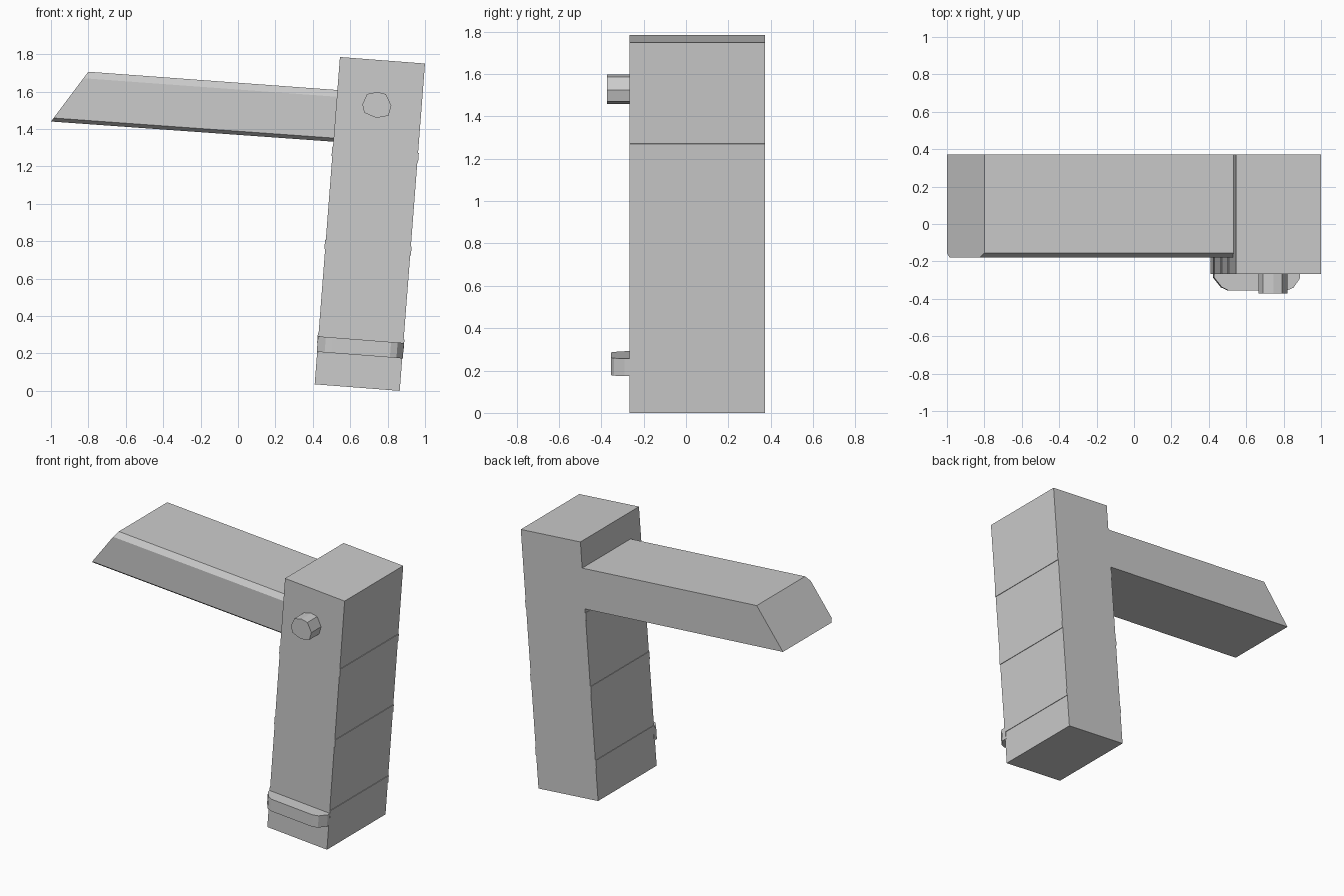
import bpy
import bmesh
import math
from mathutils import Vector

if "Cube" in bpy.data.objects:
    bpy.data.objects.remove(bpy.data.objects["Cube"])

TILT = math.atan2(0.135, 1.75)
C, S = math.cos(TILT), math.sin(TILT)
BACK, FRONT = 0.372, -0.266
W, H = 0.456, 1.755


def on_post(u, y, v):
    """Post coordinates (across, depth, up) to world position."""
    return Vector((0.41 + u * C + v * S, y, 0.035 - u * S + v * C))


def loft(name, ring_a, ring_b):
    """Closed solid between two matching rings of points."""
    bm = bmesh.new()
    a = [bm.verts.new(p) for p in ring_a]
    b = [bm.verts.new(p) for p in ring_b]
    bm.faces.new(a)
    bm.faces.new(b)
    n = len(a)
    for i in range(n):
        j = (i + 1) % n
        bm.faces.new((a[i], a[j], b[j], b[i]))
    bmesh.ops.recalc_face_normals(bm, faces=bm.faces)
    mesh = bpy.data.meshes.new(name)
    bm.to_mesh(mesh)
    bm.free()
    obj = bpy.data.objects.new(name, mesh)
    bpy.context.collection.objects.link(obj)
    return obj


# Leaning post with three shallow ridges on each side
out = 0.004
right_side = [(W, 0)]
for v in (0.225, 0.725, 1.225):
    right_side += [(W, v), (W + out, v), (W + out, v + 0.05), (W, v + 0.05)]
right_side.append((W, H))
left_side = [(W - u, v) for u, v in reversed(right_side)]
profile = right_side + left_side
loft("post", [on_post(u, FRONT, v) for u, v in profile],
     [on_post(u, BACK, v) for u, v in profile])

# Arm with chamfered front edges and slanted tip; f runs bottom to top
section = [(BACK, 0), (-0.155, 0), (-0.18, 0.07), (-0.18, 0.87), (-0.155, 1), (BACK, 1)]


def arm_ring(bottom, top):
    b, t = Vector((bottom[0], 0, bottom[1])), Vector((top[0], 0, top[1]))
    return [b.lerp(t, f) + Vector((0, y, 0)) for y, f in section]


loft("arm", arm_ring((-1.0, 1.44), (-0.8, 1.706)),
     arm_ring((0.513, 1.332), (0.534, 1.608)))

# Raised band across the lower front
band = [(-0.002, -0.255), (-0.002, -0.285), (0.04, -0.338), (0.075, -0.355), (0.39, -0.355),
        (0.425, -0.34), (W + 0.003, -0.29), (W + 0.003, -0.255)]
loft("lower_band", [on_post(u, y, 0.174) for u, y in band],
     [on_post(u, y, 0.257) for u, y in band])

# Pivot peg near the top
peg = [(0.82, 1.525), (0.79, 1.587), (0.745, 1.598), (0.69, 1.587),
       (0.665, 1.532), (0.675, 1.487), (0.74, 1.459), (0.805, 1.471)]
loft("peg", [(x, -0.372, z) for x, z in peg], [(x, -0.25, z) for x, z in peg])
